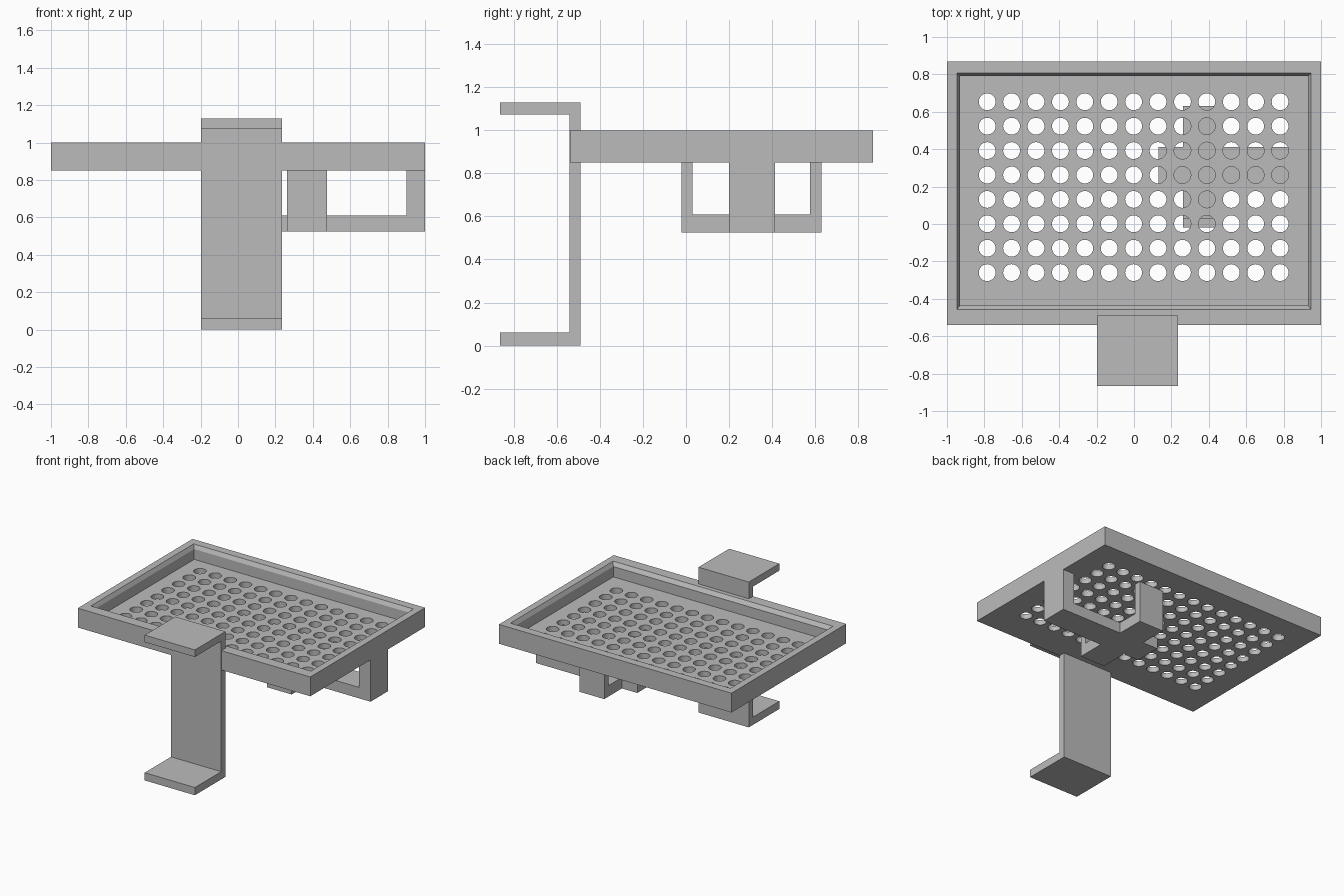
import bpy
import bmesh
from mathutils import Matrix, Vector

cube = bpy.data.objects.get("Cube")
if cube:
    bpy.data.objects.remove(cube, do_unlink=True)

grey = bpy.data.materials.new("plain_grey")
grey.use_nodes = True
grey.diffuse_color = (0.5, 0.5, 0.5, 1)
grey.node_tree.nodes["Principled BSDF"].inputs["Base Color"].default_value = (0.5, 0.5, 0.5, 1)


def finish(name, bm):
    bmesh.ops.recalc_face_normals(bm, faces=bm.faces)
    mesh = bpy.data.meshes.new(name)
    bm.to_mesh(mesh)
    bm.free()
    mesh.materials.append(grey)
    obj = bpy.data.objects.new(name, mesh)
    bpy.context.collection.objects.link(obj)
    return obj


def prism(name, points, axis, start, end):
    """Extrude a profile along x (points are y, z) or y (points are x, z)."""
    bm = bmesh.new()
    verts = [bm.verts.new((start, a, b) if axis == "x" else (a, start, b))
             for a, b in points]
    face = bm.faces.new(verts)
    moved = bmesh.ops.extrude_face_region(bm, geom=[face])["geom"]
    step = Vector((1, 0, 0) if axis == "x" else (0, 1, 0)) * (end - start)
    bmesh.ops.translate(bm, vec=step, verts=[v for v in moved if isinstance(v, bmesh.types.BMVert)])
    return finish(name, bm)


def combine(target, other, operation):
    """Apply a boolean and remove the helper."""
    mod = target.modifiers.new("boolean", "BOOLEAN")
    mod.object = other
    mod.operation = operation
    mod.solver = "EXACT"
    other.hide_render = True
    bpy.context.view_layer.update()
    graph = bpy.context.evaluated_depsgraph_get()
    mesh = bpy.data.meshes.new_from_object(target.evaluated_get(graph))
    target.modifiers.clear()
    target.data = mesh
    bpy.data.objects.remove(other, do_unlink=True)


# Tray body
TOP, UNDER = 1.0, 0.85
tray = prism("tray", [(-0.54, UNDER), (0.87, UNDER), (0.87, TOP), (-0.54, TOP)], "x", -1, 1)

# Recess with a sloped upper lip, built as stacked rectangular loops
bm = bmesh.new()
loops = []
for x, y0, y1, z in [(0.93, -0.435, 0.79, 0.89), (0.93, -0.435, 0.79, 0.97),
                     (0.946, -0.456, 0.806, TOP), (0.946, -0.456, 0.806, 1.1)]:
    loops.append([bm.verts.new(p) for p in
                  [(-x, y0, z), (x, y0, z), (x, y1, z), (-x, y1, z)]])
for low, high in zip(loops, loops[1:]):
    for i in range(4):
        j = (i + 1) % 4
        bm.faces.new((low[i], low[j], high[j], high[i]))
bm.faces.new(loops[0])
bm.faces.new(loops[-1])
combine(tray, finish("recess_cutter", bm), "DIFFERENCE")

# Drain holes in a regular grid
PITCH = 0.1305
bm = bmesh.new()
for column in range(13):
    for row in range(8):
        centre = (-0.785 + column * PITCH, -0.26 + row * PITCH, 0.87)
        bmesh.ops.create_cone(bm, cap_ends=True, segments=32, radius1=0.045, radius2=0.045,
                              depth=0.1, matrix=Matrix.Translation(centre))
combine(tray, finish("hole_cutter", bm), "DIFFERENCE")

# Front clamp: upright plate with a flange at each end
prism("clamp", [(-0.865, 0), (-0.49, 0), (-0.49, 1.13), (-0.865, 1.13), (-0.865, 1.075),
                (-0.542, 1.075), (-0.542, 0.06), (-0.865, 0.06)], "x", -0.197, 0.235)

# Hanging holder: U-shaped cradle crossed by an L-shaped arm
LOW, SHELF = 0.525, 0.61
holder = prism("holder", [(-0.02, LOW), (0.63, LOW), (0.63, UNDER), (0.577, UNDER),
                          (0.577, SHELF), (0.03, SHELF), (0.03, UNDER), (-0.02, UNDER)],
               "x", 0.262, 0.475)
arm = prism("holder_arm", [(0.13, LOW), (1, LOW), (1, UNDER), (0.9, UNDER),
                           (0.9, SHELF), (0.13, SHELF)], "y", 0.2, 0.413)
combine(holder, arm, "UNION")

# Round hole walls shade smoothly, all other edges stay sharp
bpy.ops.object.select_all(action="DESELECT")
tray.select_set(True)
bpy.context.view_layer.objects.active = tray
bpy.ops.object.shade_smooth_by_angle(angle=0.4)
